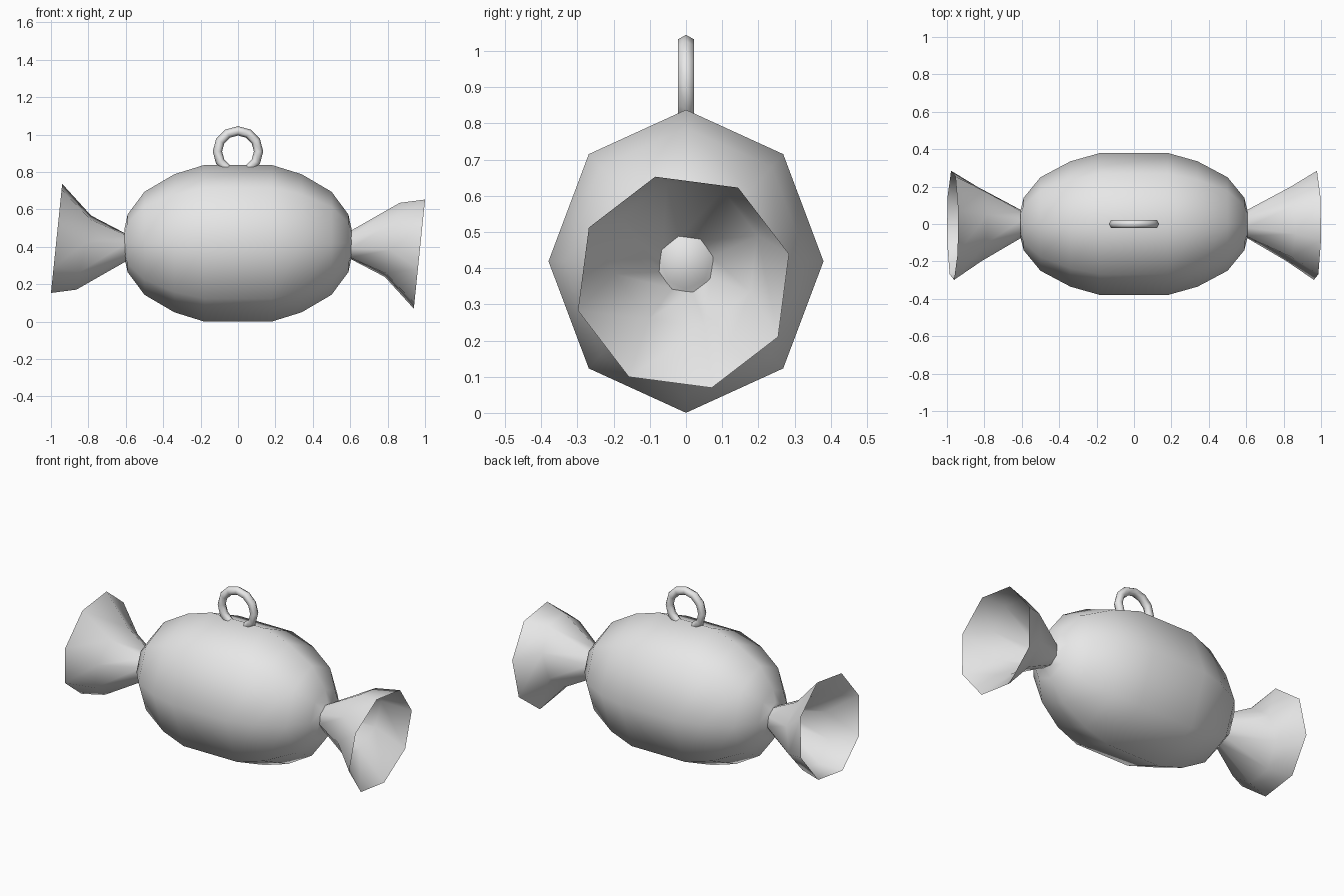
import bpy, math

if "Cube" in bpy.data.objects:
    bpy.data.objects.remove(bpy.data.objects["Cube"])

mat = bpy.data.materials.new("light grey")
mat.diffuse_color = (0.8, 0.8, 0.8, 1)
mat.use_nodes = True
mat.node_tree.nodes["Principled BSDF"].inputs["Base Color"].default_value = mat.diffuse_color


def make(name, verts, faces):
    me = bpy.data.meshes.new(name)
    me.from_pydata(verts, [], faces)
    me.materials.append(mat)
    me.shade_smooth()
    ob = bpy.data.objects.new(name, me)
    bpy.context.collection.objects.link(ob)
    return ob


def loft(rings, caps=False):
    # bridges equal rings of points that run along +x
    n = len(rings[0])
    verts = [v for r in rings for v in r]
    faces = [(i * n + j, i * n + (j + 1) % n, (i + 1) * n + (j + 1) % n, (i + 1) * n + j)[::-1]
             for i in range(len(rings) - 1) for j in range(n)]
    if caps:
        faces.append(tuple(range(n))[::-1])
        faces.append(tuple(range(len(verts) - n, len(verts))))
    return verts, faces


def ring(cx, cy, cz, ry, rz, slope=0.0, phase=0.0):
    pts = []
    for k in range(8):
        a = math.radians(phase + 45 * k)
        dz = rz * math.sin(a)
        pts.append((cx + slope * dz, cy + ry * math.cos(a), cz + dz))
    return pts


# Sweet body: eight-sided barrel along x
half = [(0.18, 0.38), (0.34, 0.335), (0.50, 0.25), (0.59, 0.14), (0.607, 0.07)]
profile = [(-x, r) for x, r in reversed(half)] + half
make("sweet_body", *loft([ring(x, 0, 0.419, r, r * 1.102) for x, r in profile], True))

# Flared wrapper ends: the left one is the right one turned half round the y axis
tail = [ring(0.60, 0, 0.41, 0.075, 0.077, 0, 15),
        ring(0.825, 0, 0.437, 0.205, 0.205, 0.2, 15),
        ring(0.97, -0.007, 0.361, 0.302, 0.302, 0.103, 15)]
verts, faces = loft(tail)
make("wrapper_end_right", verts, faces)
make("wrapper_end_left", [(-x, y, 0.806 - z) for x, y, z in verts], faces)

# Hanging loop, partly sunk in the body
bpy.ops.mesh.primitive_torus_add(major_segments=12, minor_segments=6,
                                 major_radius=0.11, minor_radius=0.025,
                                 location=(0, 0, 0.91), rotation=(math.pi / 2, 0, 0))
loop = bpy.context.object
loop.name = "hanging_loop"
loop.data.materials.append(mat)
loop.data.shade_smooth()
